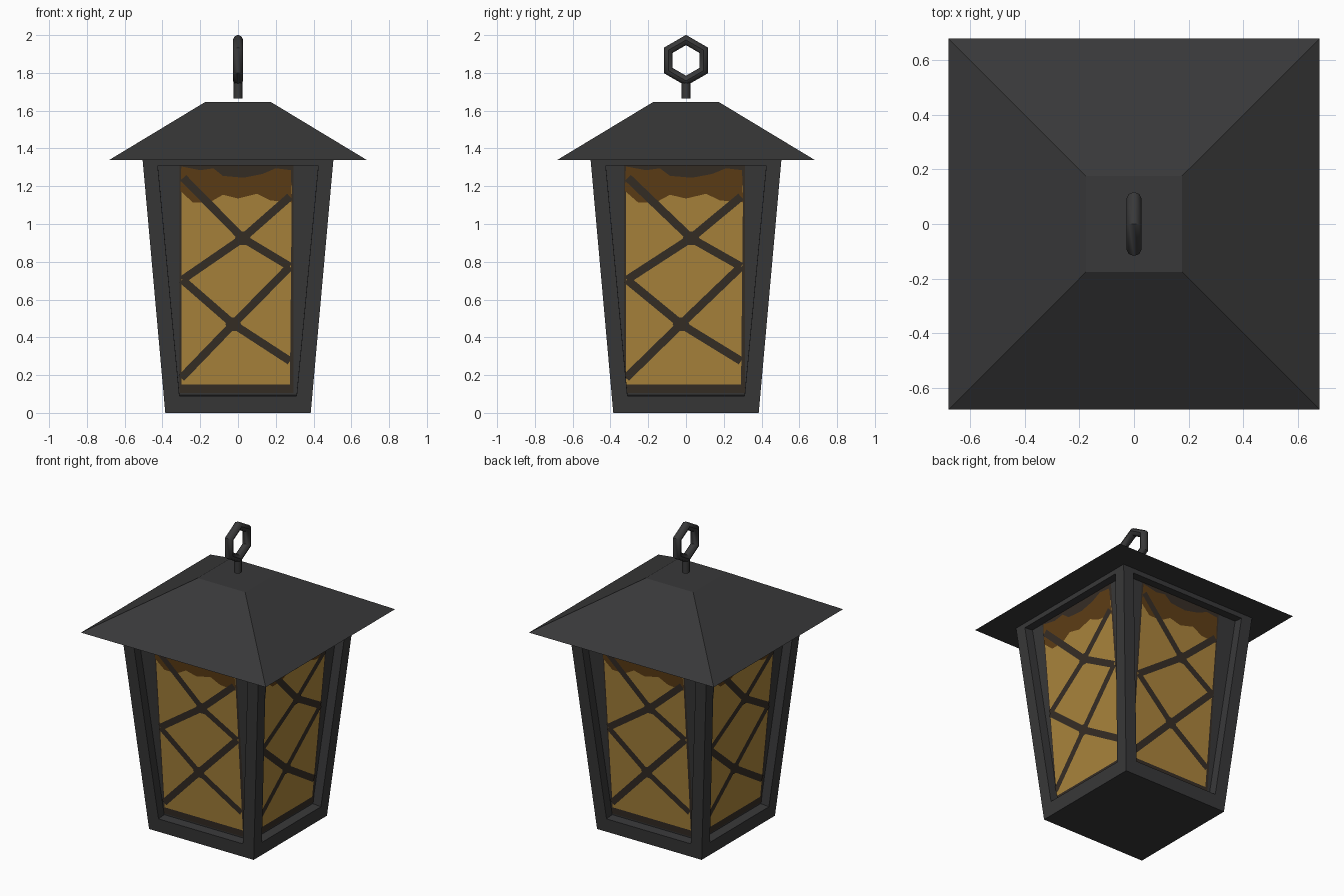
import bpy, bmesh, math
from mathutils import Vector, Matrix

if "Cube" in bpy.data.objects:
    bpy.data.objects.remove(bpy.data.objects["Cube"])


def material(name, rgb):
    m = bpy.data.materials.new(name)
    m.diffuse_color = (*rgb, 1)
    m.use_nodes = True
    m.node_tree.nodes["Principled BSDF"].inputs["Base Color"].default_value = m.diffuse_color
    return m


IRON = material("dark_iron", (0.040, 0.040, 0.041))
LEAD = material("brown_lead", (0.037, 0.027, 0.019))
AMBER = material("amber_glass", (0.41, 0.235, 0.045))
SHADE = material("dark_amber_glass", (0.112, 0.047, 0.008))

H, B, T = 1.34, 0.385, 0.505      # body height, half width at bottom and top
SLOPE = (T - B) / H
DEPTH = 0.06                      # how far the glass sits behind the frame


def on_side(side, u, z, depth=0.0):
    """Point on a sloping side (0 front, 1 right, 2 back, 3 left), sunk by depth."""
    p = Vector((u, -(B + SLOPE * z) + depth, z + depth * SLOPE))
    return Matrix.Rotation(side * math.pi / 2, 3, 'Z') @ p


def new_object(name, bm, mat):
    bmesh.ops.remove_doubles(bm, verts=bm.verts, dist=1e-5)
    me = bpy.data.meshes.new(name)
    bm.to_mesh(me)
    bm.free()
    me.materials.append(mat)
    ob = bpy.data.objects.new(name, me)
    bpy.context.collection.objects.link(ob)
    return ob


def square_frustum(name, z0, h0, z1, h1):
    bm = bmesh.new()
    c = ((-1, -1), (1, -1), (1, 1), (-1, 1))
    lo = [bm.verts.new((x * h0, y * h0, z0)) for x, y in c]
    hi = [bm.verts.new((x * h1, y * h1, z1)) for x, y in c]
    bm.faces.new(lo[::-1])
    bm.faces.new(hi)
    for i in range(4):
        j = (i + 1) % 4
        bm.faces.new((lo[i], lo[j], hi[j], hi[i]))
    return new_object(name, bm, IRON)


# Lantern body: four framed sides with recessed panels, closed top and bottom
bm = bmesh.new()
outer = ((-B, 0), (B, 0), (T, H), (-T, H))
inner = ((-0.31, 0.09), (0.31, 0.09), (0.425, 1.31), (-0.425, 1.31))
for s in range(4):
    rings = [[bm.verts.new(on_side(s, u, z, d)) for u, z in pts]
             for pts, d in ((outer, 0), (inner, 0), (inner, DEPTH))]
    for a, b in zip(rings, rings[1:]):
        for i in range(4):
            j = (i + 1) % 4
            bm.faces.new((a[i], a[j], b[j], b[i]))
    bm.faces.new(rings[-1])
for z, h, d in ((0, B, -1), (H, T, 1)):
    vs = [bm.verts.new((x * h, y * h, z)) for x, y in ((-1, -1), (1, -1), (1, 1), (-1, 1))]
    bm.faces.new(vs[::d])
new_object("body_frame", bm, IRON)

# Roof
square_frustum("roof", H, 0.68, 1.645, 0.175)

# Window pane outlines (u, z)
backing = [(-0.31, 0.10), (0.295, 0.10), (0.295, 1.31), (-0.31, 1.31)]
glass = [(-0.30, 0.145), (0.275, 0.145), (0.285, 1.2), (-0.30, 1.2)]
shade = [(-0.305, 1.17), (-0.24, 1.11), (-0.15, 1.11), (-0.08, 1.15), (0.0, 1.13),
         (0.1, 1.155), (0.17, 1.12), (0.285, 1.11), (0.28, 1.28), (0.2, 1.29),
         (0.13, 1.26), (0.03, 1.24), (-0.08, 1.25), (-0.13, 1.29), (-0.2, 1.28), (-0.3, 1.3)]

# Lead lattice nodes and the bars between them
node = dict(a=(0.025, 0.92), b=(-0.295, 0.70), c=(0.275, 0.77), d=(-0.025, 0.465),
            e=(0.275, 0.27), f=(-0.30, 0.18), g=(-0.29, 1.24), h=(0.275, 1.14))
bars = ("ga", "ac", "ha", "ab", "bd", "de", "cd", "df")


def bar(p, q, w=0.021):
    p, q = Vector(p), Vector(q)
    n = (q - p).normalized()
    n = Vector((-n.y, n.x)) * w
    return [p - n, q - n, q + n, p + n]


def hexagon(c, r=0.042):
    return [(c[0] + r * math.cos(k * math.pi / 3), c[1] + r * math.sin(k * math.pi / 3))
            for k in range(6)]


lattice = [bar(node[k[0]], node[k[1]]) for k in bars]
knots = [hexagon(node[k]) for k in "ad"]
SIDES = ("front", "right", "back", "left")


def plate(name, side, polys, lift, mat, scale):
    bm = bmesh.new()
    for poly in polys:
        bm.faces.new([bm.verts.new(on_side(side, u * scale, z, DEPTH - lift)) for u, z in poly])
    new_object(name, bm, mat)


for s, label in enumerate(SIDES):
    k = 1.06 if s % 2 else 1.0    # the side panes are slightly wider
    plate(label + "_pane_backing", s, [backing], 0.002, LEAD, k)
    plate(label + "_pane_glass", s, [glass], 0.004, AMBER, k)
    plate(label + "_pane_top_shade", s, [shade], 0.006, SHADE, k)
    plate(label + "_pane_lattice", s, lattice, 0.008, LEAD, k)
    plate(label + "_pane_knots", s, knots, 0.009, LEAD, k)

# Hanging ring (six-sided) and its stem
bpy.ops.mesh.primitive_torus_add(major_segments=6, minor_segments=8, major_radius=0.108,
                                 minor_radius=0.027, location=(0, 0, 1.866),
                                 rotation=(0, math.pi / 2, 0))
ring = bpy.context.object
ring.name = "hanging_ring"
bpy.ops.mesh.primitive_cylinder_add(vertices=8, radius=0.023, depth=0.1, location=(0, 0, 1.715))
stem = bpy.context.object
stem.name = "ring_stem"
for ob in (ring, stem):
    ob.data.materials.append(IRON)
    bpy.ops.object.select_all(action='DESELECT')
    ob.select_set(True)
    bpy.context.view_layer.objects.active = ob
    bpy.ops.object.shade_smooth_by_angle(angle=math.radians(50))
